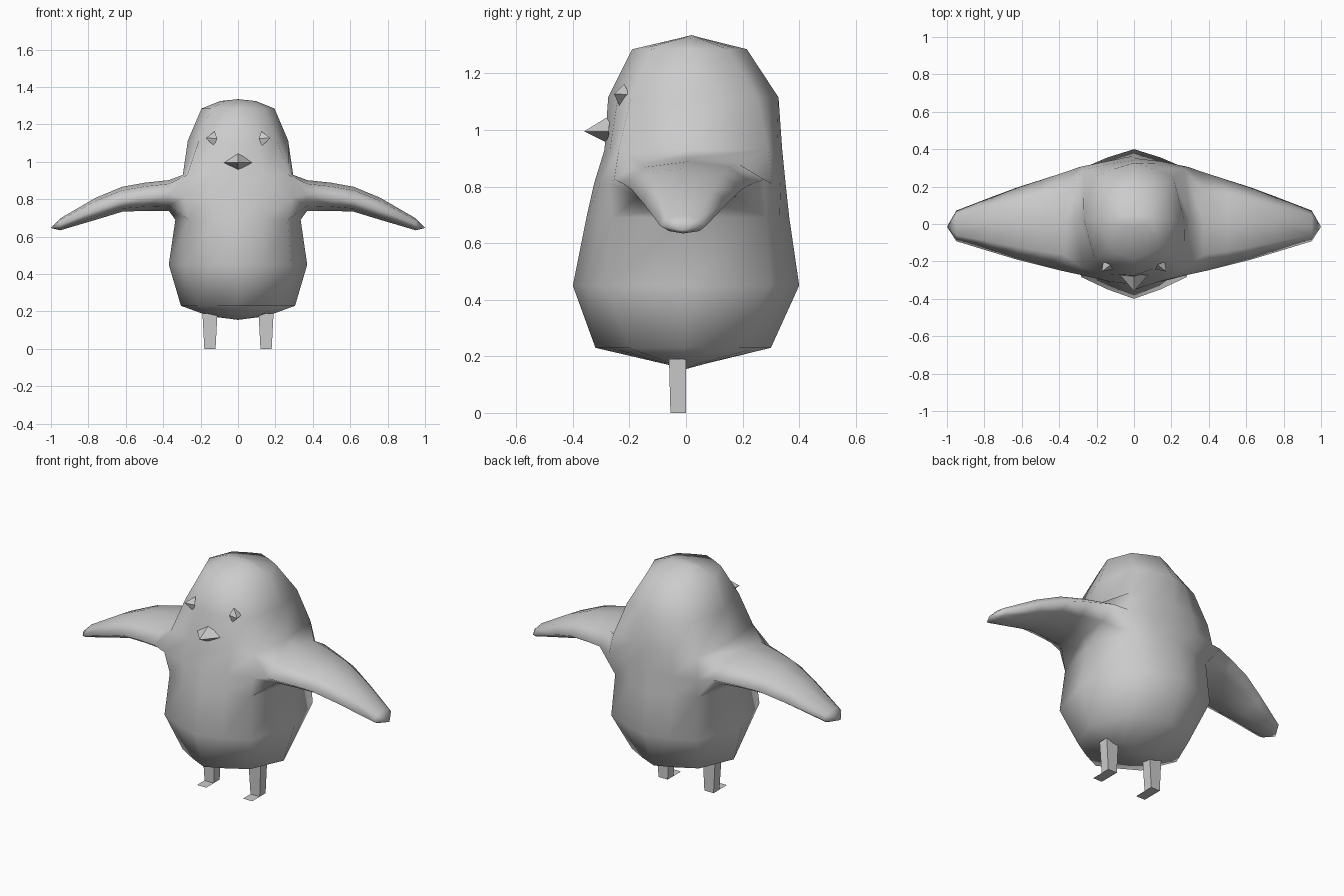
import bpy, bmesh

if "Cube" in bpy.data.objects:
    bpy.data.objects.remove(bpy.data.objects["Cube"])

grey = bpy.data.materials.new("plain_grey")
grey.diffuse_color = (0.6, 0.6, 0.6, 1)
grey.use_nodes = True
grey.node_tree.nodes["Principled BSDF"].inputs["Base Color"].default_value = grey.diffuse_color


def make(name, bm, smooth=False):
    bmesh.ops.recalc_face_normals(bm, faces=bm.faces)
    me = bpy.data.meshes.new(name)
    bm.to_mesh(me)
    bm.free()
    for p in me.polygons:
        p.use_smooth = smooth
    me.materials.append(grey)
    ob = bpy.data.objects.new(name, me)
    bpy.context.collection.objects.link(ob)
    return ob


def solid(name, verts, faces):
    bm = bmesh.new()
    vs = [bm.verts.new(v) for v in verts]
    for f in faces:
        bm.faces.new([vs[i] for i in f])
    return make(name, bm)


def bridge(bm, a, b, skip=()):
    n = len(a)
    for i in range(n):
        if i not in skip:
            bm.faces.new((a[i], a[(i + 1) % n], b[(i + 1) % n], b[i]))


def fan(bm, ring, tip):
    t = bm.verts.new(tip)
    for i in range(len(ring)):
        bm.faces.new((ring[i], ring[(i + 1) % len(ring)], t))


def section(cx, cf, cb):
    """Twelve-sided outline with front and back corners at (cx, -cf), (cx, cb)."""
    mf, mb = (1 + cf) / 2 + 0.02, (1 + cb) / 2 + 0.02
    half = [(0, -1), (cx / 2, -mf), (cx, -cf), (1, 0), (cx, cb), (cx / 2, mb), (0, 1)]
    return half + [(-x, y) for x, y in half[5:0:-1]]


# Body rings: z, half width, front y, back y, then corner x, front and back corner
levels = [(0.174, 0.15, -0.08, 0.07, 0.70, 0.62, 0.64),
          (0.23, 0.305, -0.32, 0.30, 0.72, 0.62, 0.65),
          (0.45, 0.37, -0.40, 0.40, 0.76, 0.71, 0.74),
          (0.69, 0.335, -0.352, 0.365, 0.79, 0.74, 0.77),
          (0.81, 0.32, -0.325, 0.352, 0.91, 0.84, 0.86),
          (0.93, 0.295, -0.288, 0.34, 0.92, 0.84, 0.84),
          (1.115, 0.268, -0.275, 0.327, 0.78, 0.73, 0.75),
          (1.285, 0.195, -0.19, 0.215, 0.73, 0.67, 0.67),
          (1.325, 0.095, -0.02, 0.055, 0.70, 0.65, 0.65)]
bm = bmesh.new()
rings = []
for z, hx, yf, yb, cx, cf, cb in levels:
    cy, hy = (yf + yb) / 2, (yb - yf) / 2
    rings.append([bm.verts.new((x * hx, cy + y * hy, z)) for x, y in section(cx, cf, cb)])
for k in range(len(rings) - 1):
    # the four side faces at shoulder height are left open for the wings
    bridge(bm, rings[k], rings[k + 1], (2, 3, 8, 9) if k in (3, 4) else ())
fan(bm, rings[0], (0, 0, 0.155))
fan(bm, rings[-1], (0, 0.02, 1.335))

# Wings grown out of the openings: (x, front y, back y, top z, edge z, bottom z)
stations = [(0.37, -0.254, 0.277, 0.902, 0.825, 0.738),
            (0.50, -0.222, 0.235, 0.888, 0.81, 0.738),
            (0.62, -0.192, 0.197, 0.866, 0.79, 0.733),
            (0.76, -0.15, 0.145, 0.808, 0.74, 0.69),
            (0.95, -0.092, 0.072, 0.698, 0.662, 0.634)]
lo, mid, hi = rings[3:6]
for s, c in ((1, (2, 3, 4)), (-1, (10, 9, 8))):
    loop = [lo[c[0]], lo[c[1]], lo[c[2]], mid[c[2]],
            hi[c[2]], hi[c[1]], hi[c[0]], mid[c[0]]]
    for x, f, b, t, e, u in stations:
        cy = (f + b) / 2
        ue, te = u + (e - u) * 0.3, t - (t - e) * 0.25
        pts = [(f * 0.65, ue), (cy, u), (b * 0.65, ue), (b, e),
               (b * 0.65, te), (cy, t), (f * 0.65, te), (f, e)]
        new = [bm.verts.new((s * x, y, z)) for y, z in pts]
        bridge(bm, loop, new)
        loop = new
    fan(bm, loop, (s * 1.0, -0.015, 0.646))
make("body_with_wings", bm, True)

# Beak and eyes: four-sided pyramids
pyramid = [(0, 1, 4), (1, 2, 4), (2, 3, 4), (3, 0, 4), (3, 2, 1, 0)]
solid("beak", [(0, -0.27, 1.05), (0.075, -0.272, 0.995), (0, -0.275, 0.953),
               (-0.075, -0.272, 0.995), (0, -0.36, 0.995)], pyramid)
for s, side in ((1, "right"), (-1, "left")):
    solid("eye_" + side, [(s * 0.125, -0.218, 1.163), (s * 0.165, -0.2, 1.125),
                          (s * 0.128, -0.235, 1.085), (s * 0.112, -0.242, 1.125),
                          (s * 0.172, -0.254, 1.127)], pyramid)

    # Legs: tapered posts
    cx = s * 0.15
    post = [(cx + dx * w, y, z) for z, w, yf in ((0, 0.03, -0.055), (0.19, 0.04, -0.06))
            for dx, y in ((-1, yf), (1, yf), (1, 0), (-1, 0))]
    solid("leg_" + side, post, [(0, 1, 2, 3), (4, 5, 6, 7), (0, 1, 5, 4),
                                (1, 2, 6, 5), (2, 3, 7, 6), (3, 0, 4, 7)])
    # Feet: flat plates reaching forward
    foot = [(cx + dx * 0.03, y, 0) for dx, y in
            ((-1, -0.125), (1, -0.125), (1, -0.055), (-1, -0.055))]
    solid("foot_" + side, foot, [(0, 1, 2, 3)])
